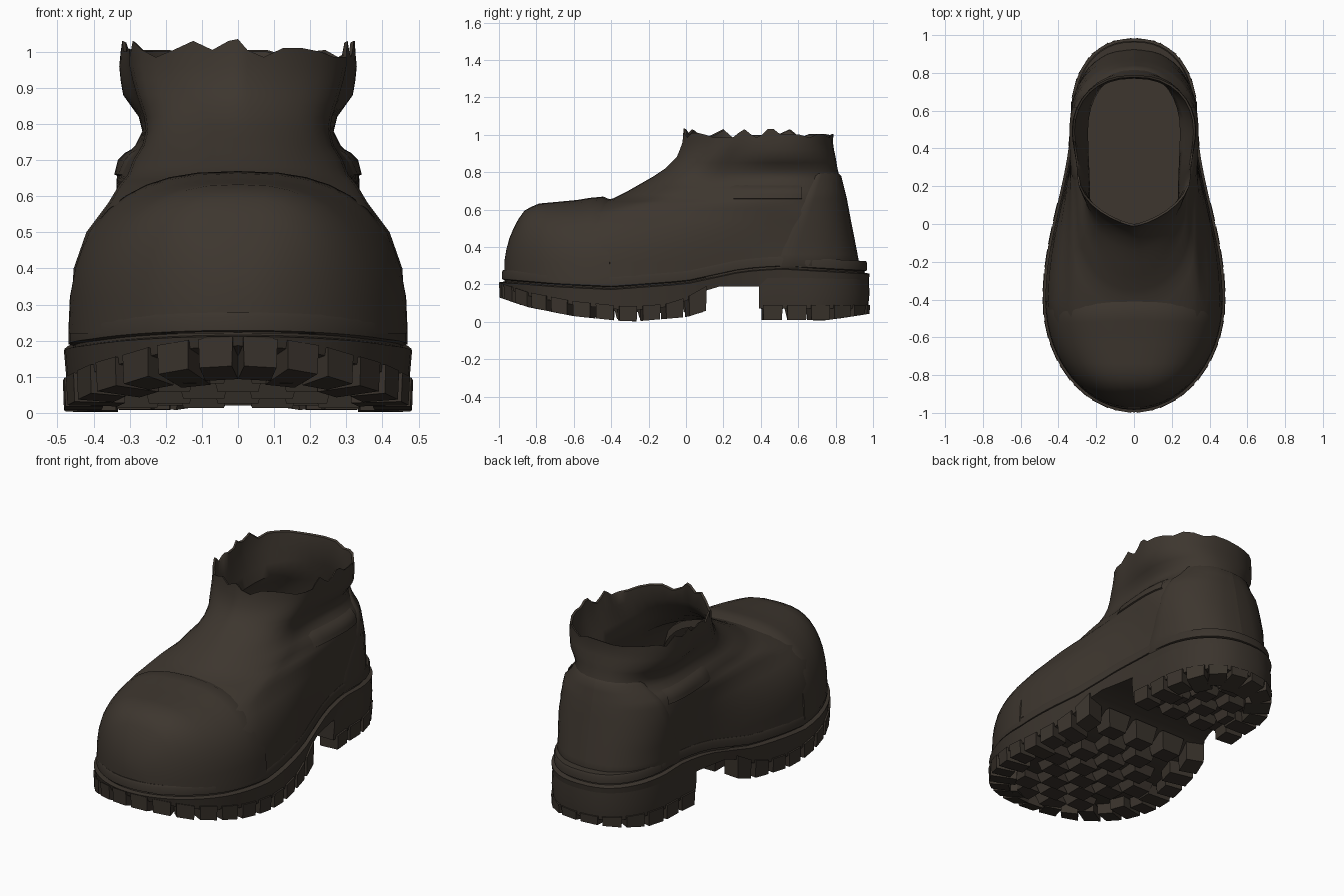
import bpy, math, random

if "Cube" in bpy.data.objects:
    bpy.data.objects.remove(bpy.data.objects["Cube"])
random.seed(4)

leather = bpy.data.materials.new("dark brown leather")
leather.diffuse_color = (0.047, 0.037, 0.028, 1)
leather.use_nodes = True
leather.node_tree.nodes["Principled BSDF"].inputs["Base Color"].default_value = leather.diffuse_color
rubber = bpy.data.materials.new("dark brown rubber")
rubber.diffuse_color = (0.043, 0.034, 0.026, 1)
rubber.use_nodes = True
rubber.node_tree.nodes["Principled BSDF"].inputs["Base Color"].default_value = rubber.diffuse_color


def make(name, verts, faces, mat, angle=35):
    me = bpy.data.meshes.new(name)
    me.from_pydata(verts, [], faces)
    me.validate()
    ob = bpy.data.objects.new(name, me)
    bpy.context.collection.objects.link(ob)
    me.materials.append(mat)
    bpy.ops.object.select_all(action='DESELECT')
    ob.select_set(True)
    bpy.context.view_layer.objects.active = ob
    bpy.ops.object.mode_set(mode='EDIT')
    bpy.ops.mesh.select_all(action='SELECT')
    bpy.ops.mesh.normals_make_consistent(inside=False)
    bpy.ops.object.mode_set(mode='OBJECT')
    bpy.ops.object.shade_smooth_by_angle(angle=math.radians(angle))
    return ob


def interp(table, x):
    """Linear lookup; each row is (key, value, value...)."""
    if x <= table[0][0]:
        return list(table[0][1:])
    for a, b in zip(table, table[1:]):
        if x <= b[0]:
            t = (x - a[0]) / (b[0] - a[0])
            return [p + (q - p) * t for p, q in zip(a[1:], b[1:])]
    return list(table[-1][1:])


def half_outline(p, d=0.0, power=1.0, n=8):
    """Right half of a footprint: toe arc, waist curve, heel arc."""
    yf, y1, x1, y3, x3, yb = p
    yf, x1, x3, yb = yf + d, x1 - d, x3 - d, yb - d
    pts = []
    for i in range(n):
        a = i / n * math.pi / 2
        pts.append((x1 * math.sin(a) ** power, y1 - (y1 - yf) * math.cos(a)))
    for i in range(n):
        t = i / n
        pts.append((x1 + (x3 - x1) * (0.5 - 0.5 * math.cos(math.pi * t)), y1 + (y3 - y1) * t))
    for i in range(n + 1):
        a = i / n * math.pi / 2
        pts.append((x3 * max(0, math.cos(a)) ** 0.85, y3 + (yb - y3) * math.sin(a)))
    return pts


def full(half):
    return half + [(-x, y) for x, y in half[-2:0:-1]]


def loft(name, rings, mat, start=False, end=False, angle=35):
    """Skin closed mirrored rings; caps are strips joining left to right."""
    n = len(rings[0])
    verts = [v for r in rings for v in r]
    faces = [(k * n + i, k * n + (i + 1) % n, (k + 1) * n + (i + 1) % n, (k + 1) * n + i)
             for k in range(len(rings) - 1) for i in range(n)]
    for on, base in ((start, 0), (end, (len(rings) - 1) * n)):
        for i in range(n // 2 if on else 0):
            f = [i, i + 1, n - i - 1, (n - i) % n]
            faces.append([base + j for j in dict.fromkeys(f)])
    return make(name, verts, faces, mat, angle)


# Upper: z, toe y, ball y, ball half width, heel y, heel half width, back y
UPPER = [(.24, -.92, -.40, .465, .60, .310, .93), (.40, -.88, -.40, .455, .60, .312, .90),
         (.50, -.82, -.40, .420, .60, .320, .88), (.58, -.72, -.35, .360, .55, .332, .865),
         (.63, -.52, -.20, .330, .50, .337, .855), (.66, -.39, -.05, .305, .50, .335, .85),
         (.70, -.31, .05, .290, .50, .325, .84), (.74, -.24, .12, .265, .50, .285, .83),
         (.78, -.17, .15, .255, .50, .265, .82), (.82, -.11, .18, .260, .50, .275, .81),
         (.88, -.05, .20, .280, .50, .318, .80), (.95, -.02, .25, .300, .50, .330, .785),
         (1.02, -.01, .25, .300, .50, .322, .79)]


def upper_half(z, d=0.0):
    return half_outline(interp(UPPER, z), d, 1 + 0.5 * min(1, max(0, (z - .75) / .15)))


levels = [.24, .32, .40, .45, .50, .54, .58, .605, .63, .645, .66, .68, .70, .72, .74,
          .76, .78, .80, .82, .85, .88, .92, .96]
rings = [[(x, y, z) for x, y in full(upper_half(z))] for z in levels]
# torn collar edge, then the lining down to the insole
edge = full(upper_half(1.0))
jag = [random.choice((-.015, 0, .005, .01, .03)) for _ in edge]
jag[0] = .035
rings.append([(x, y, 1.0 + j) for (x, y), j in zip(edge, jag)])
rings.append([(x * .97, y * .97 + .012, .995 + j) for (x, y), j in zip(edge, jag)])
for z in (.92, .84, .78, .72, .66, .60, .50, .36):
    rings.append([(x, y, z) for x, y in full(upper_half(z, .022))])
loft("upper", rings, leather, end=True, angle=50)


# Toe cap: arched sections with a folded rear edge
CAP_H = [(-.975, .30), (-.955, .42), (-.91, .53), (-.86, .60), (-.79, .632),
         (-.65, .645), (-.55, .655), (-.50, .672), (-.45, .668), (-.41, .64)]
verts, faces, m = [], [], 20
sections = []
for i in range(15):
    a = .12 + (math.pi / 2 - .12) * i / 14
    y = -.41 - .565 * math.cos(a)
    sections.append((y, .47 * math.sin(a), interp(CAP_H, y)[0]))
sections.append((-.405, .45, .60))
for y, w, h in sections:
    for j in range(m + 1):
        a = math.pi * j / m
        c, s = math.cos(a), max(0, math.sin(a))
        x = math.copysign(abs(c) ** .77, c) * w
        bow = .04 * (1 - abs(x) / .47) * max(0, (y + .6) / .2)
        verts.append((x, y + bow, .22 + (h - .22) * s ** .77))
for k in range(len(sections) - 1):
    for j in range(m):
        b = k * (m + 1) + j
        faces.append((b, b + 1, b + m + 2, b + m + 1))
faces.append(list(range(m + 1)))
make("toe_cap", verts, faces, leather, 45)


# Raised panels that follow the upper
def panel(name, zs, first, last, lift):
    """first(z), last(z): y limits; a shell proud of the upper on the right, mirrored left."""
    verts, faces, n = [], [], 14
    for side in (1, -1):
        o = len(verts)
        for k, z in enumerate(zs):
            rim = k in (0, len(zs) - 1)
            h = upper_half(z, .004 if rim else -lift)
            tab = [(y, x) for x, y in h if y >= h[8][1]]
            ya, yb = first(z), min(last(z), h[-1][1])
            for i in range(n + 1):
                y = ya + (yb - ya) * math.sin(i / n * math.pi / 2)
                x = interp(tab, y)[0] - (lift + .004 if i == 0 else 0)
                verts.append((side * x, y, z))
        for k in range(len(zs) - 1):
            for i in range(n):
                b = o + k * (n + 1) + i
                faces.append((b, b + 1, b + n + 2, b + n + 1))
    return make(name, verts, faces, leather, 45)


panel("heel_counter", [.28, .30, .36, .44, .52, .60, .66, .70, .74, .78, .80],
      lambda z: .46 + (z - .28) * .46, lambda z: 2, .010)
panel("side_patch", [.655, .66, .68, .70, .72, .735],
      lambda z: .22, lambda z: .62, .008)


# Sole: welt with a groove, following a wavy top and bottom line
SOLE = (-1.0, -.40, .485, .60, .335, .985)
TOP = [(-1, .28), (-.7, .255), (-.4, .24), (0, .27), (.3, .335), (.5, .35), (.95, .325)]
TREAD = [(-1, .13), (-.85, .08), (-.6, .03), (-.3, 0), (0, .025), (.1, .055), (.2, .10)]
HEEL_TREAD = [(.39, .01), (.75, .008), (1, .045)]


def top(y):
    return interp(TOP, y)[0]


def mid(y):
    if y > .12:
        return .19
    return min(.19, interp(TREAD, y)[0] + .06 + max(0, y + .1) * .25)


def sole_ring(d, f):
    return [(x, y, f(y)) for x, y in full(half_outline(SOLE, d, n=12))]


loft("welt_and_midsole", [
    sole_ring(.08, top), sole_ring(.022, top), sole_ring(.016, lambda y: top(y) - .012),
    sole_ring(.016, lambda y: top(y) - .05), sole_ring(.03, lambda y: top(y) - .055),
    sole_ring(.03, lambda y: top(y) - .062), sole_ring(.003, lambda y: top(y) - .068),
    sole_ring(.012, mid)], rubber, start=True, end=True)

# Heel block
rings = []
for d, z in ((.008, .25), (.004, .15), (.012, .07)):
    h = [(x, y) for x, y in half_outline(SOLE, d, n=12) if y > .40]
    h = [(0, .39), (h[0][0], .39)] + h
    rings.append([(x, y, z) for x, y in full(h)])
loft("heel_block", rings, rubber, start=True, end=True)


# Tread lugs
def prism(data, low, high):
    verts, faces = data
    b = len(verts)
    verts += low + high
    faces += [tuple(b + i for i in f) for f in ((0, 1, 2, 3), (4, 5, 6, 7), (0, 1, 5, 4),
                                                (1, 2, 6, 5), (2, 3, 7, 6), (3, 0, 4, 7))]


def edge_lugs(data, y_from, y_to, count, gap, tread, roof):
    """Blocks evenly spaced along the sole edge on both sides."""
    path = [p for p in half_outline(SOLE, 0, n=40) if y_from <= p[1] <= y_to]
    arc = [(0.0,) + path[0]]
    for a, b in zip(path, path[1:]):
        arc.append((arc[-1][0] + math.dist(a, b),) + b)
    step = arc[-1][0] / count
    for k in range(count):
        depth = .15 if k % 2 else .11
        s0, s1 = k * step + gap / 2, (k + 1) * step - gap / 2
        a, b = interp(arc, s0), interp(arc, s1)
        dx, dy = b[0] - a[0], b[1] - a[1]
        l = math.hypot(dx, dy)
        nx, ny = -dy / l * depth, dx / l * depth
        quad = [a, b, (b[0] + nx, b[1] + ny), (a[0] + nx, a[1] + ny)]
        cx, cy = sum(q[0] for q in quad) / 4, sum(q[1] for q in quad) / 4
        for s in (1, -1):
            low = [(s * (cx + (x - cx) * .95), cy + (y - cy) * .95, tread(y)) for x, y in quad]
            prism(data, low, [(s * x, y, roof(y)) for x, y in quad])


def pads(data, rows, y0, dy, size, tread, roof):
    """Staggered tapered blocks in the middle of the tread."""
    for r in range(rows):
        y = y0 + r * dy
        w = interp([(-.9, .10), (-.7, .23), (-.4, .32), (0, .26), (.9, .16)], y)[0]
        for x in ([-.19, 0, .19] if r % 2 else [-.28, -.095, .095, .28]):
            if abs(x) < w:
                q = [(-1, -1), (1, -1), (1, 1), (-1, 1)]
                prism(data, [(x + i * size * .75, y + j * size * .65, tread(y) + .012) for i, j in q],
                      [(x + i * size, y + j * size * .9, roof(y)) for i, j in q])


front = ([], [])
edge_lugs(front, -1.1, .15, 11, .03, lambda y: interp(TREAD, y)[0], lambda y: mid(y) + .02)
pads(front, 8, -.80, .12, .075, lambda y: interp(TREAD, y)[0], lambda y: mid(y) + .02)
make("front_lugs", *front, rubber)
heel = ([], [])
edge_lugs(heel, .39, 1.1, 6, .025, lambda y: interp(HEEL_TREAD, y)[0], lambda y: .09)
pads(heel, 4, .46, .125, .07, lambda y: interp(HEEL_TREAD, y)[0], lambda y: .09)
make("heel_lugs", *heel, rubber)
